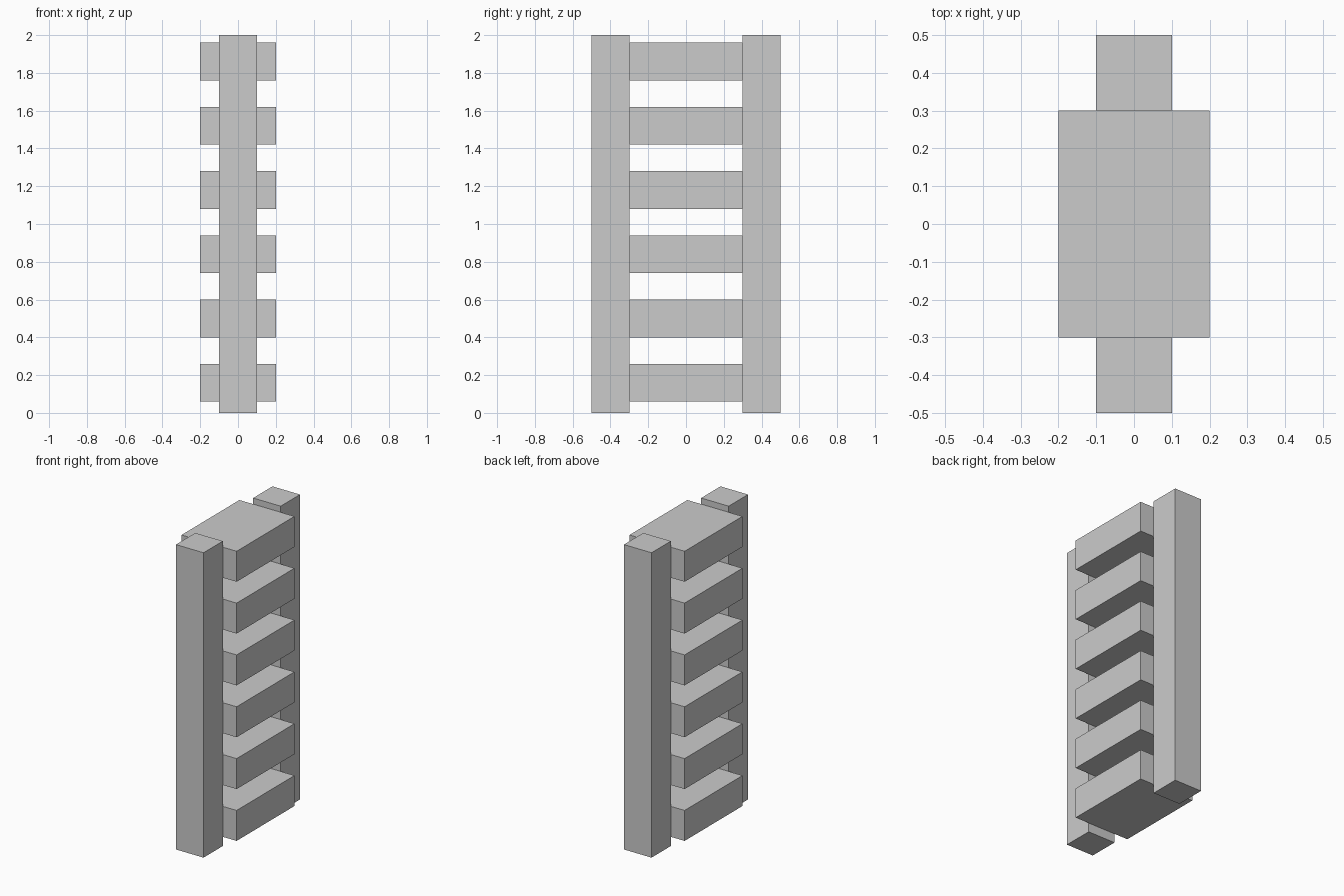
import bpy

# Remove the default cube
default = bpy.data.objects.get("Cube")
if default:
    bpy.data.objects.remove(default, do_unlink=True)

# Single plain grey
grey = bpy.data.materials.new("light_grey")
grey.use_nodes = True
colour = (0.6, 0.6, 0.6, 1.0)
grey.diffuse_color = colour
grey.node_tree.nodes["Principled BSDF"].inputs["Base Color"].default_value = colour


def box(name, centre, size):
    """Add a flat-shaded box with its scale applied."""
    bpy.ops.mesh.primitive_cube_add(size=1, location=centre)
    obj = bpy.context.object
    obj.name = name
    obj.scale = size
    bpy.ops.object.transform_apply(location=False, rotation=False, scale=True)
    obj.data.materials.append(grey)
    return obj


HEIGHT = 2.0
POST = 0.2
RUNG_COUNT = 6
RUNG_PITCH = 0.34
FIRST_RUNG = 0.16

# Upright posts at the front and back
for name, side in (("front_post", -1), ("back_post", 1)):
    box(name, (0, side * 0.4, HEIGHT / 2), (POST, POST, HEIGHT))

# Wide rungs spanning the gap between the posts
for i in range(RUNG_COUNT):
    box(f"rung_{i + 1}", (0, 0, FIRST_RUNG + i * RUNG_PITCH), (0.4, 0.6, 0.2))
